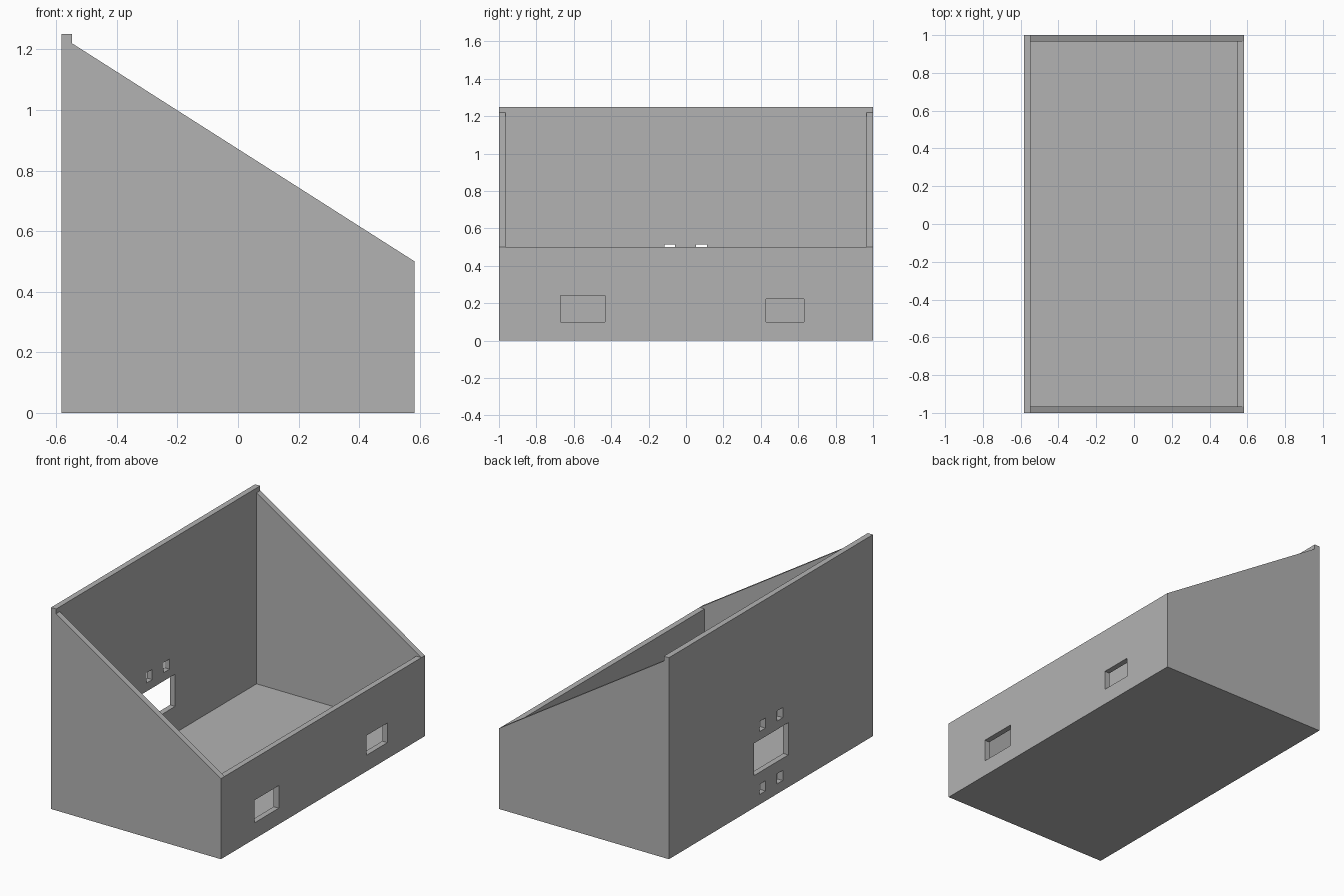
import bpy
import bmesh

# Remove the default cube
if "Cube" in bpy.data.objects:
    bpy.data.objects.remove(bpy.data.objects["Cube"], do_unlink=True)

HALF_X, HALF_Y = 0.583, 1.0
WALL = 0.035
IN_X, IN_Y = HALF_X - WALL, HALF_Y - WALL
HEIGHT, SLOPE_TOP, FRONT_TOP = 1.25, 1.22, 0.5

# Plain grey material
grey = bpy.data.materials.new("plain grey")
grey.use_nodes = True
colour = (0.45, 0.45, 0.45, 1)
grey.diffuse_color = colour
grey.node_tree.nodes["Principled BSDF"].inputs["Base Color"].default_value = colour


def prism(name, profile, y0, y1):
    """Extrude an (x, z) profile from y0 to y1."""
    bm = bmesh.new()
    face = bm.faces.new([bm.verts.new((x, y0, z)) for x, z in profile])
    side = bmesh.ops.extrude_face_region(bm, geom=[face])["geom"]
    verts = [v for v in side if isinstance(v, bmesh.types.BMVert)]
    bmesh.ops.translate(bm, verts=verts, vec=(0, y1 - y0, 0))
    bmesh.ops.recalc_face_normals(bm, faces=bm.faces)
    mesh = bpy.data.meshes.new(name)
    bm.to_mesh(mesh)
    bm.free()
    mesh.materials.append(grey)
    obj = bpy.data.objects.new(name, mesh)
    bpy.context.collection.objects.link(obj)
    return obj


def cut(target, x0, x1, y0, y1, z0, z1):
    """Subtract a box from the target."""
    cutter = prism("cutter", [(x0, z0), (x1, z0), (x1, z1), (x0, z1)], y0, y1)
    cutter.hide_render = True
    mod = target.modifiers.new("cut", 'BOOLEAN')
    mod.operation = 'DIFFERENCE'
    mod.solver = 'EXACT'
    mod.object = cutter
    bpy.context.view_layer.objects.active = target
    bpy.ops.object.modifier_apply(modifier=mod.name)
    bpy.data.objects.remove(cutter, do_unlink=True)


# Sloped outer body with a raised lip along the tall wall
housing = prism("sloped_housing", [
    (-HALF_X, 0), (HALF_X, 0), (HALF_X, FRONT_TOP),
    (-IN_X, SLOPE_TOP), (-IN_X, HEIGHT), (-HALF_X, HEIGHT)], -HALF_Y, HALF_Y)

# Open cavity, and the level top of the low wall between the sides
cut(housing, -IN_X, IN_X, -IN_Y, IN_Y, WALL, 2)
cut(housing, 0.4, 0.8, -IN_Y, IN_Y, FRONT_TOP, 2)

# Two windows through the low wall
for y0, y1, z1 in ((-0.67, -0.433, 0.24), (0.428, 0.632, 0.222)):
    cut(housing, 0.4, 0.8, y0, y1, 0.1, z1)

# Display opening and four mounting holes through the tall wall
cut(housing, -0.8, -0.4, -0.17, 0.167, 0.2, 0.4)
for y in (-0.087, 0.083):
    for z in (0.062, 0.452):
        cut(housing, -0.8, -0.4, y - 0.029, y + 0.029, z, z + 0.063)
